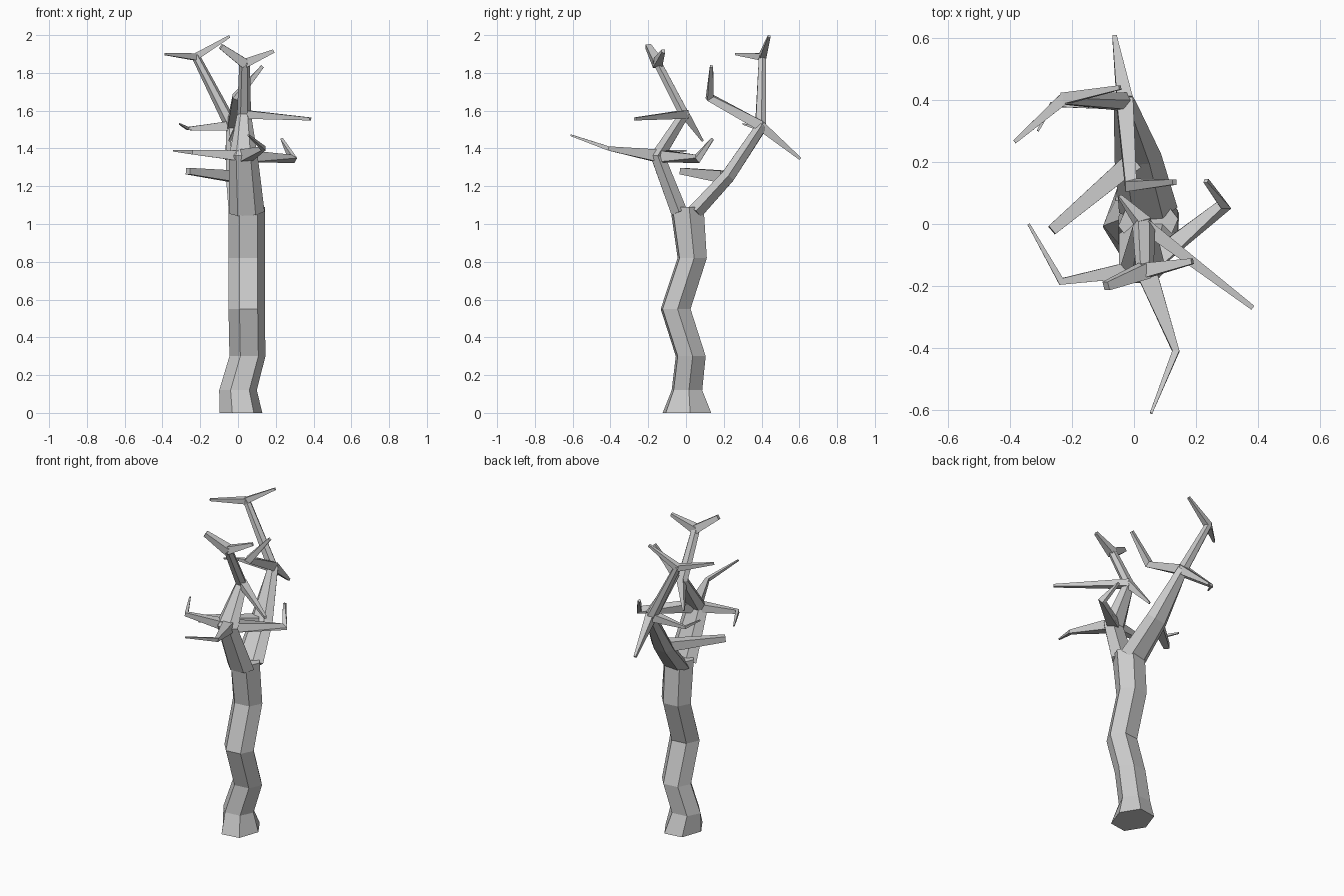
import bpy, math
from mathutils import Vector


def tube(name, rings, sides, turn=0.0, level=False):
    """Faceted tube; each ring is (x, y, z, radius_u, radius_v)."""
    pts = [Vector(r[:3]) for r in rings]
    n = len(pts)
    segs = [(pts[i + 1] - pts[i]).normalized() for i in range(n - 1)]
    axes = [Vector((1, 0, 0)), Vector((0, 1, 0)), Vector((0, 0, 1))]
    ref = min(axes, key=lambda a: max(abs(a.dot(s)) for s in segs))
    verts, faces = [], []
    for i, r in enumerate(rings):
        t = (segs[max(i - 1, 0)] + segs[min(i, n - 2)]).normalized()
        if level:
            t, ref = axes[2], axes[0]
        u = (ref - t * ref.dot(t)).normalized()
        v = t.cross(u)
        for k in range(sides):
            a = 2 * math.pi * k / sides + turn
            verts.append(pts[i] + u * math.cos(a) * r[3] + v * math.sin(a) * r[4])
    for i in range(n - 1):
        for k in range(sides):
            a, b = i * sides + k, i * sides + (k + 1) % sides
            faces.append((a, b, b + sides, a + sides))
    faces.append(tuple(reversed(range(sides))))
    faces.append(tuple(range((n - 1) * sides, n * sides)))
    mesh = bpy.data.meshes.new(name)
    mesh.from_pydata(verts, [], faces)
    ob = bpy.data.objects.new(name, mesh)
    bpy.context.collection.objects.link(ob)
    return ob


def twig(name, points, radii):
    tube(name, [(*p, r, r) for p, r in zip(points, radii)], 4, math.pi / 4)


# Zigzag trunk with flared foot
tube("trunk", [
    (0.015, 0.005, 0.00, 0.115, 0.140),
    (0.000, 0.005, 0.12, 0.100, 0.088),
    (0.050, 0.025, 0.30, 0.096, 0.086),
    (0.046, -0.055, 0.55, 0.097, 0.086),
    (0.046, 0.033, 0.82, 0.097, 0.084),
    (0.046, 0.005, 1.09, 0.097, 0.096),
], 6, 0.12, level=True)

# Two main limbs
tube("front_limb", [
    (0.046, -0.035, 1.06, 0.095, 0.050),
    (0.028, -0.150, 1.36, 0.076, 0.046),
    (0.032, -0.010, 1.58, 0.037, 0.034),
    (0.035, -0.155, 1.86, 0.028, 0.025),
], 6)
tube("back_limb", [
    (0.046, 0.045, 1.06, 0.095, 0.048),
    (0.012, 0.220, 1.25, 0.076, 0.042),
    (-0.03, 0.395, 1.51, 0.036, 0.034),
    (-0.225, 0.405, 1.89, 0.022, 0.022),
], 6)

# Branches of the front limb
A = (0.035, -0.14, 1.36)
B = (0.035, -0.005, 1.58)
C = (0.035, -0.15, 1.85)
twig("low_front_branch", [A, (0.135, -0.41, 1.40), (0.055, -0.61, 1.47)], (.048, .016, .006))
twig("low_right_branch", [A, (0.290, 0.06, 1.345), (0.232, 0.14, 1.45)], (.045, .026, .010))
twig("low_left_branch", [A, (-0.235, -0.185, 1.38), (-0.34, 0.0, 1.388)], (.042, .017, .006))
twig("mid_right_branch", [B, (0.383, -0.27, 1.556)], (.032, .011))
twig("mid_drop_branch", [B, (-0.045, 0.088, 1.44)], (.032, .008))
twig("front_tip_left", [C, (-0.09, -0.20, 1.94)], (.036, .020))
twig("front_tip_right", [C, (0.188, -0.12, 1.915)], (.034, .013))

# Branches of the back limb
D = (0.0, 0.205, 1.25)
E = (-0.03, 0.395, 1.52)
F = (-0.225, 0.405, 1.885)
twig("low_back_branch", [D, (-0.265, -0.02, 1.28)], (.045, .024))
twig("back_drop_branch", [E, (-0.063, 0.605, 1.345)], (.036, .010))
twig("back_left_branch", [E, (-0.265, 0.385, 1.505), (-0.31, 0.30, 1.53)], (.038, .012, .005))
twig("inner_branch", [E, (-0.010, 0.125, 1.67), (0.13, 0.135, 1.835)], (.038, .028, .012))
twig("back_tip_right", [F, (-0.045, 0.44, 1.993)], (.026, .010))
twig("back_tip_left", [F, (-0.385, 0.265, 1.90)], (.026, .009))
